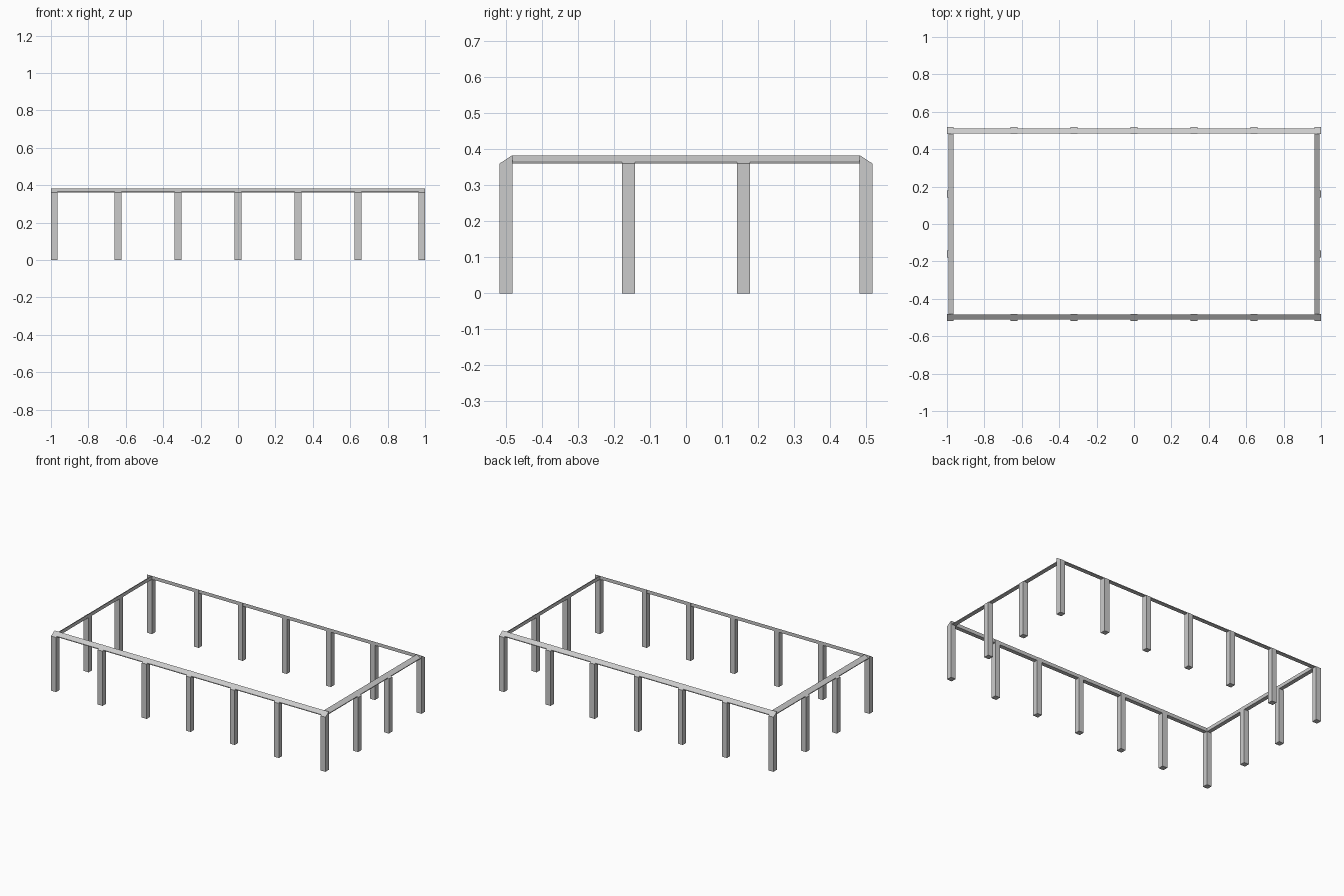
import bpy, bmesh, math
from mathutils import Matrix, Vector

if "Cube" in bpy.data.objects:
    bpy.data.objects.remove(bpy.data.objects["Cube"])

HX, HY = 1.0, 0.518      # outer half sizes
W = 0.036                # post width
LOW, TOP = 0.36, 0.383   # outer and inner height of the sloped tops


def prism(name, profile, length, angle, offset):
    """Extrude a (outward, z) profile sideways, then turn it to face a side."""
    turn = Matrix.Rotation(angle, 4, 'Z')
    bm = bmesh.new()
    ends = []
    for s in (-length / 2, length / 2):
        ends.append([bm.verts.new(turn @ Vector((offset + s, -d, z)))
                     for d, z in profile])
    a, b = ends
    n = len(profile)
    bm.faces.new(a)
    bm.faces.new(b[::-1])
    for i in range(n):
        j = (i + 1) % n
        bm.faces.new((a[i], b[i], b[j], a[j]))
    bmesh.ops.recalc_face_normals(bm, faces=bm.faces)
    mesh = bpy.data.meshes.new(name)
    bm.to_mesh(mesh)
    bm.free()
    obj = bpy.data.objects.new(name, mesh)
    bpy.context.collection.objects.link(obj)
    return obj


def post_profile(outer):
    return [(outer - W, 0), (outer, 0), (outer, LOW), (outer - W, TOP)]


def rail_profile(outer):
    # narrower than the posts, flush with their inner faces and sloped tops
    out = outer - 0.008
    return [(outer - W + 0.001, LOW), (out, LOW), (out, LOW + 0.005),
            (outer - W + 0.001, TOP)]


# long sides: corner posts, five posts between, full-length rail
for side, angle in (("front", 0), ("back", math.pi)):
    for x in (-HX + W / 2, -0.642, -0.321, 0, 0.321, 0.642, HX - W / 2):
        prism(side + "_post", post_profile(HY), W, angle, x)
    prism(side + "_rail", rail_profile(HY), 2 * HX - 0.002, angle, 0)

# short sides: two posts and a rail between the corner posts
for side, angle in (("right", math.pi / 2), ("left", -math.pi / 2)):
    for y in (-0.16, 0.16):
        prism(side + "_post", post_profile(HX), W, angle, y)
    prism(side + "_rail", rail_profile(HX), 2 * (HY - W) + 0.004, angle, 0)
